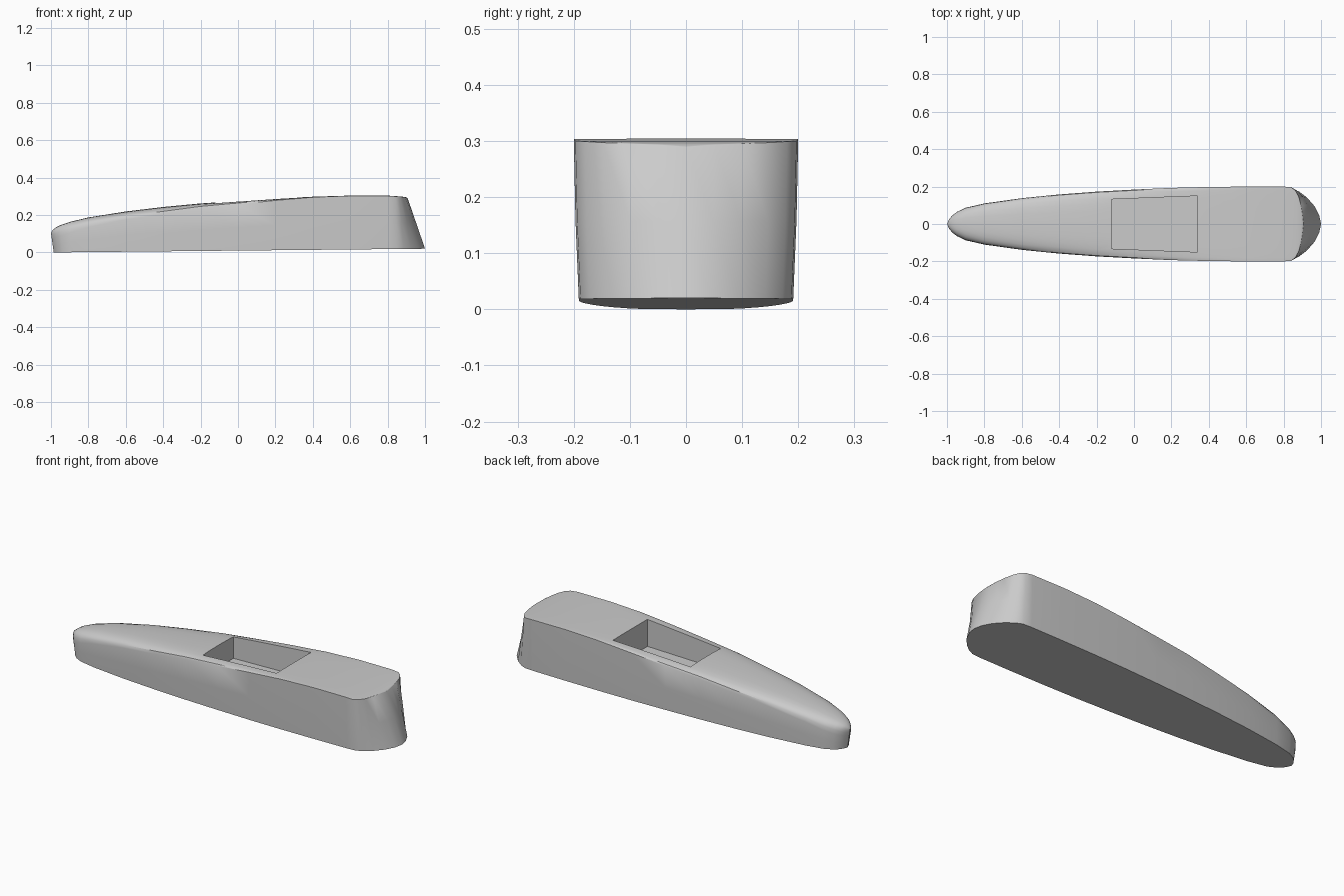
import bpy, bmesh, math

if "Cube" in bpy.data.objects:
    bpy.data.objects.remove(bpy.data.objects["Cube"])

# Hull stations: bottom x, top x, half width, deck z, shoulder z
STATIONS = [
    (-0.985, -1.0, 0.0, 0.105, 0.07),
    (-0.975, -0.993, 0.025, 0.118, 0.075),
    (-0.96, -0.975, 0.047, 0.133, 0.082),
    (-0.94, -0.95, 0.065, 0.146, 0.09),
    (-0.90, -0.90, 0.087, 0.163, 0.105),
    (-0.80, -0.80, 0.110, 0.187, 0.135),
    (-0.60, -0.60, 0.138, 0.219, 0.176),
    (-0.40, -0.40, 0.158, 0.243, 0.205),
    (-0.20, -0.20, 0.173, 0.262, 0.236),
    (0.0, 0.0, 0.184, 0.275, 0.257),
    (0.20, 0.20, 0.193, 0.287, 0.278),
    (0.40, 0.40, 0.198, 0.298, 0.295),
    (0.60, 0.60, 0.20, 0.304, 0.303),
    (0.80, 0.80, 0.20, 0.304, 0.303),
    (0.85, 0.84, 0.197, 0.301, 0.300),
    (0.885, 0.862, 0.180, 0.300, 0.299),
    (0.925, 0.880, 0.148, 0.298, 0.297),
    (0.965, 0.893, 0.100, 0.296, 0.295),
    (0.99, 0.901, 0.050, 0.294, 0.293),
    (1.0, 0.907, 0.0, 0.290, 0.289),
]


def section(xb, xt, w, zt, zs):
    zb = 0.01 * (xb + 0.985)
    half = [(0.955 * w, zb), (0.985 * w, zb + 0.5 * (zs - zb))]
    for i in range(7):
        a = math.pi / 2 * i / 6
        half.append((w * max(math.cos(a), 0) ** 0.7,
                     zs + (zt - zs) * math.sin(a) ** 0.7))
    half[-1] = (0.0, zt)
    pts = half + [(-y, z) for y, z in reversed(half[:-1])]
    return [(xb + (xt - xb) * (z - zb) / (zt - zb), y, z) for y, z in pts]


def add_object(name, bm):
    bmesh.ops.remove_doubles(bm, verts=bm.verts, dist=1e-5)
    bmesh.ops.recalc_face_normals(bm, faces=bm.faces)
    mesh = bpy.data.meshes.new(name)
    bm.to_mesh(mesh)
    bm.free()
    obj = bpy.data.objects.new(name, mesh)
    bpy.context.collection.objects.link(obj)
    return obj


# Lofted hull; the end stations collapse to stem and stern edges
bm = bmesh.new()
rings = [[bm.verts.new(p) for p in section(*s)] for s in STATIONS]
for r, q in zip(rings, rings[1:]):
    n = len(r)
    for i in range(n):
        j = (i + 1) % n
        bm.faces.new((r[i], q[i], q[j], r[j]))
hull = add_object("hull", bm)

# Tapered pocket cut into the deck, flat floor
bm = bmesh.new()
bmesh.ops.create_cube(bm, size=2)
for v in bm.verts:
    front = v.co.x < 0
    v.co.y *= 0.132 if front else 0.15
    v.co.x = -0.12 if front else 0.34
    v.co.z = 0.145 if v.co.z < 0 else 0.5
cutter = add_object("pocket_cutter", bm)
cutter.hide_render = True

mod = hull.modifiers.new("pocket", 'BOOLEAN')
mod.operation = 'DIFFERENCE'
mod.solver = 'EXACT'
mod.object = cutter
bpy.context.view_layer.objects.active = hull
hull.select_set(True)
bpy.ops.object.modifier_apply(modifier=mod.name)
bpy.data.objects.remove(cutter)
bpy.ops.object.shade_smooth_by_angle(angle=math.radians(30))
